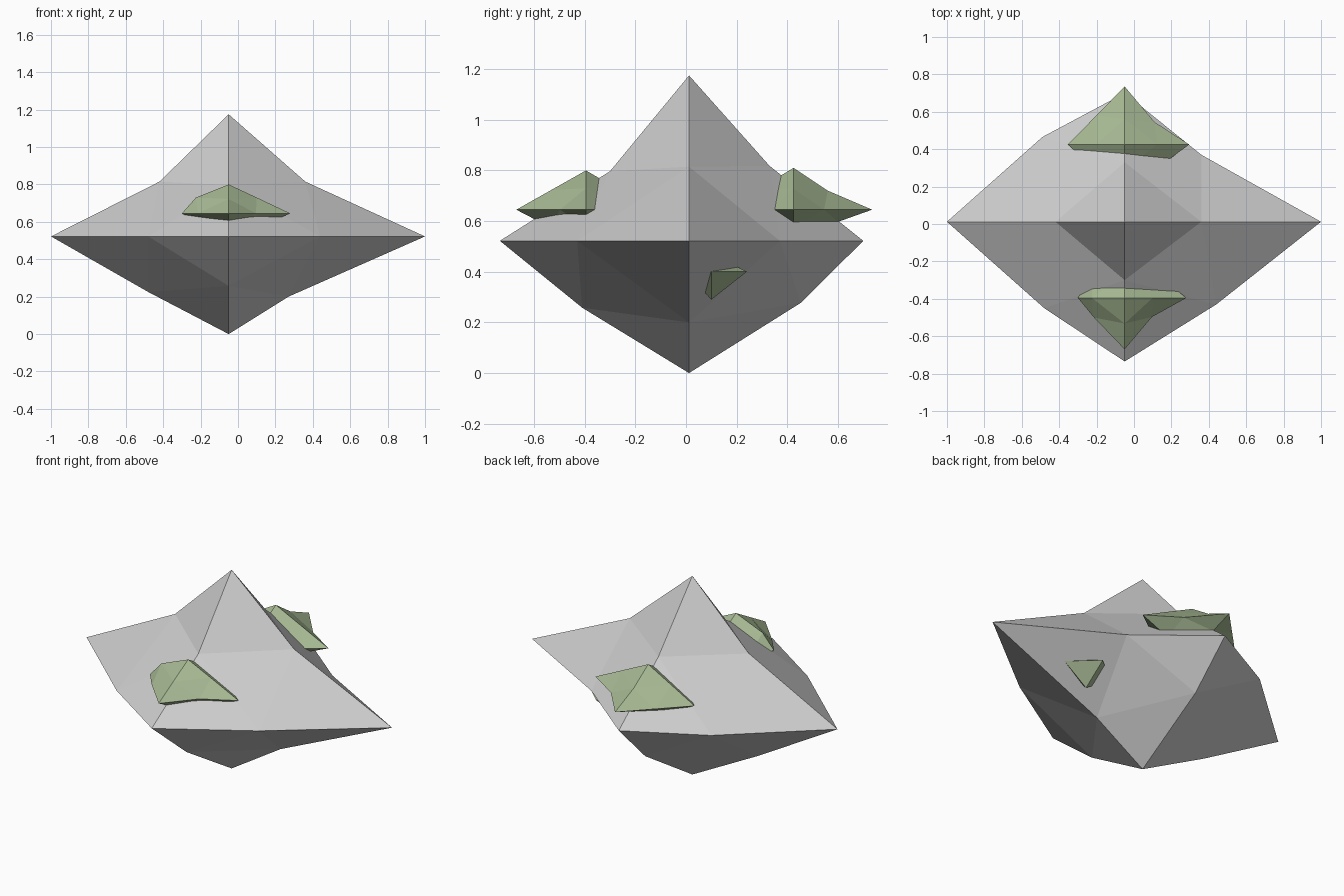
import bpy, bmesh
from mathutils import Vector

if "Cube" in bpy.data.objects:
    bpy.data.objects.remove(bpy.data.objects["Cube"])

AXES = "xyz"

moss_mat = bpy.data.materials.new("moss_green")
moss_mat.diffuse_color = (0.38, 0.48, 0.29, 1)
moss_mat.use_nodes = True
moss_mat.node_tree.nodes["Principled BSDF"].inputs["Base Color"].default_value = moss_mat.diffuse_color


def faceted_lump(name, centre, reach, mids, mat=None):
    """Once-subdivided octahedron. reach gives both pole coordinates per axis;
    mids moves edge points, keyed by the two pole directions."""
    bm = bmesh.new()
    c = Vector(centre)
    poles, edge_pts = {}, {}
    for i, a in enumerate(AXES):
        for j, s in enumerate("-+"):
            p = c.copy()
            p[i] = reach[i][j]
            poles[s + a] = bm.verts.new(p)

    def mid(a, b):
        key = a + b
        if key not in edge_pts:
            p = (poles[a].co + poles[b].co) / 2
            if key in mids:
                p[AXES.index(a[1])], p[AXES.index(b[1])] = mids[key]
            edge_pts[key] = bm.verts.new(p)
        return edge_pts[key]

    for sx in "-+":
        for sy in "-+":
            for sz in "-+":
                x, y, z = sx + "x", sy + "y", sz + "z"
                xy, yz, xz = mid(x, y), mid(y, z), mid(x, z)
                for f in ((poles[x], xy, xz), (poles[y], yz, xy),
                          (poles[z], xz, yz), (xy, yz, xz)):
                    bm.faces.new(f)
    bmesh.ops.recalc_face_normals(bm, faces=bm.faces)
    me = bpy.data.meshes.new(name)
    bm.to_mesh(me)
    bm.free()
    ob = bpy.data.objects.new(name, me)
    bpy.context.collection.objects.link(ob)
    if mat:
        me.materials.append(mat)
    return ob


# Main boulder
faceted_lump("rock", (-0.05, 0.012, 0.522),
             ((-1, 1), (-0.735, 0.70), (0, 1.175)),
             {"+x+z": (0.36, 0.815), "-x+z": (-0.42, 0.815),
              "-x-z": (-0.48, 0.225), "+x-z": (0.27, 0.20),
              "-y+z": (-0.30, 0.797), "+y+z": (0.33, 0.818),
              "-y-z": (-0.41, 0.258), "+y-z": (0.453, 0.277),
              "+x+y": (0.36, 0.37), "-x+y": (-0.49, 0.465),
              "-x-y": (-0.48, -0.45), "+x-y": (0.44, -0.43)})

# Moss patch on the front slope
faceted_lump("moss_front", (-0.05, -0.395, 0.645),
             ((-0.30, 0.28), (-0.67, -0.13), (0.51, 0.80)),
             {"-x+z": (-0.225, 0.73), "+x+z": (0.10, 0.73),
              "-x-y": (-0.214, -0.50), "+x-y": (0.096, -0.497),
              "-y-z": (-0.54, 0.577), "-x+y": (-0.22, -0.28)},
             moss_mat)

# Moss patch on the back slope
faceted_lump("moss_back", (-0.05, 0.425, 0.645),
             ((-0.353, 0.295), (0.15, 0.735), (0.50, 0.81)),
             {"+y+z": (0.56, 0.72), "+x+y": (0.11, 0.545),
              "+y-z": (0.60, 0.597), "+x-y": (0.18, 0.34)},
             moss_mat)

# Small moss patch under the right side
faceted_lump("moss_side", (0.42, 0.10, 0.40),
             ((0.25, 0.57), (0.0, 0.24), (0.29, 0.47)), {}, moss_mat)
